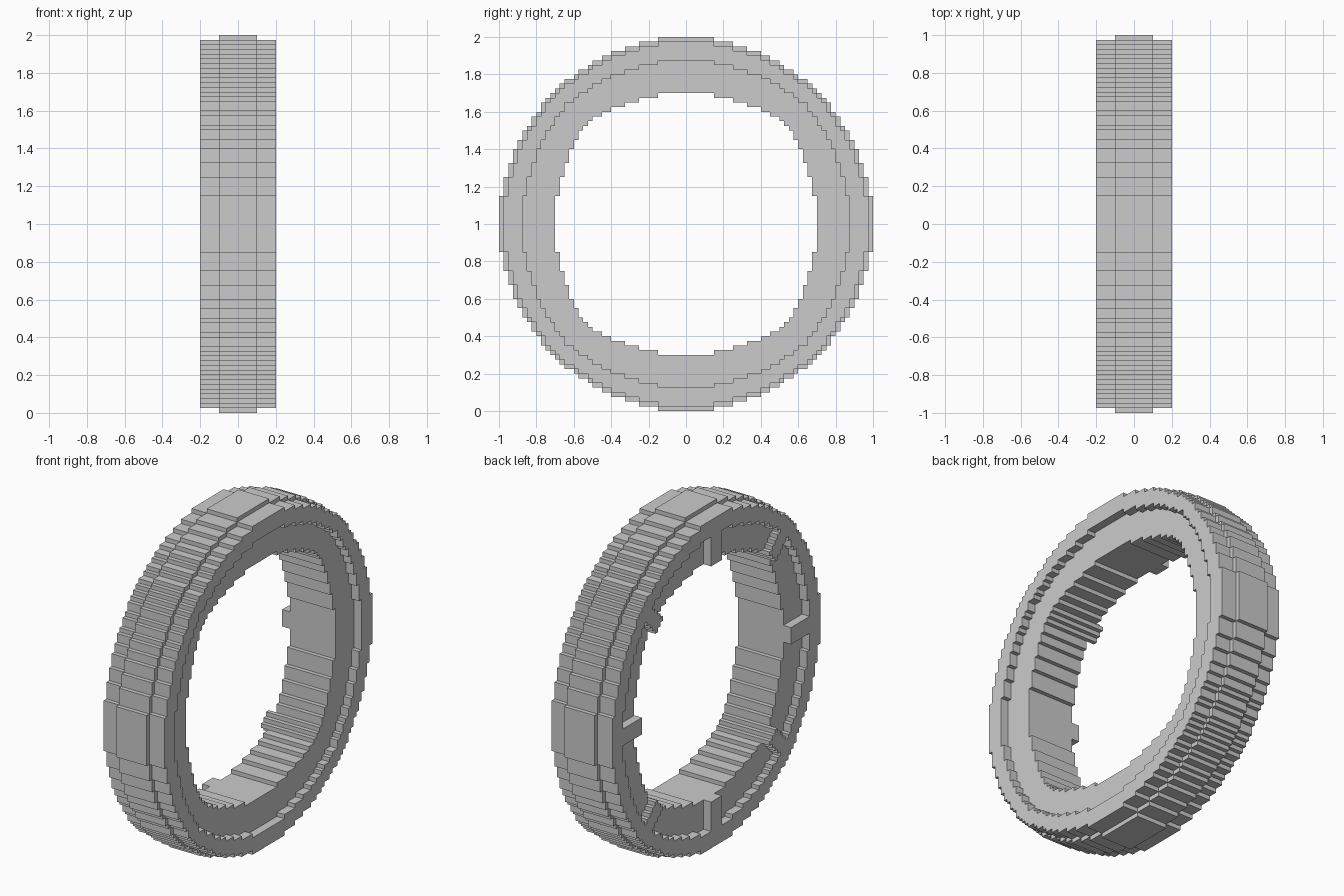
import bpy, bmesh, math

if "Cube" in bpy.data.objects:
    bpy.data.objects.remove(bpy.data.objects["Cube"])

CELL = 0.025   # block size
N = 40         # blocks from centre to rim


def disc(a, b):
    return a * a + b * b <= 1637


def inset(a, b, n):
    # stepped disc shrunk by n blocks along both axes
    return disc(a + n, b) and disc(a, b + n)


def on_pad(y, z):
    # eight small radial pads, every 45 degrees
    for i in range(8):
        c, s = math.cos(i * math.pi / 4), math.sin(i * math.pi / 4)
        if y * c + z * s > 0 and abs(z * c - y * s) <= 2:
            return True
    return False


def ring(outer, inner, pads=False):
    cells = set()
    for j in range(-N, N):
        for k in range(-N, N):
            a, b = max(j + 1, -j), max(k + 1, -k)
            if not inset(a, b, outer) or inset(a, b, 12):
                continue
            if not inset(a, b, inner) or (pads and on_pad(j + 0.5, k + 0.5)):
                cells.add((j, k))
    return cells


# Slabs across the tyre: raised rims, side walls and the wider tread
xs = [-0.2, -0.15, -0.1, 0.1, 0.15, 0.2]
slabs = [ring(1, 5, True), ring(1, 12), ring(0, 12), ring(1, 12), ring(1, 5)]

bm = bmesh.new()
verts = {}


def vert(i, j, k):
    if (i, j, k) not in verts:
        verts[i, j, k] = bm.verts.new((xs[i], j * CELL, k * CELL + 1))
    return verts[i, j, k]


def quad(*pts):
    bm.faces.new([vert(*p) for p in pts])


# Skin every exposed block side
for i, cells in enumerate(slabs):
    below = slabs[i - 1] if i > 0 else set()
    above = slabs[i + 1] if i < len(slabs) - 1 else set()
    h = i + 1
    for j, k in sorted(cells):
        if (j, k) not in below:
            quad((i, j, k), (i, j, k + 1), (i, j + 1, k + 1), (i, j + 1, k))
        if (j, k) not in above:
            quad((h, j, k), (h, j + 1, k), (h, j + 1, k + 1), (h, j, k + 1))
        if (j - 1, k) not in cells:
            quad((i, j, k), (h, j, k), (h, j, k + 1), (i, j, k + 1))
        if (j + 1, k) not in cells:
            quad((i, j + 1, k), (i, j + 1, k + 1), (h, j + 1, k + 1), (h, j + 1, k))
        if (j, k - 1) not in cells:
            quad((i, j, k), (i, j + 1, k), (h, j + 1, k), (h, j, k))
        if (j, k + 1) not in cells:
            quad((i, j, k + 1), (h, j, k + 1), (h, j + 1, k + 1), (i, j + 1, k + 1))

mesh = bpy.data.meshes.new("tyre")
bm.to_mesh(mesh)
bm.free()
tyre = bpy.data.objects.new("tyre", mesh)
bpy.context.collection.objects.link(tyre)
